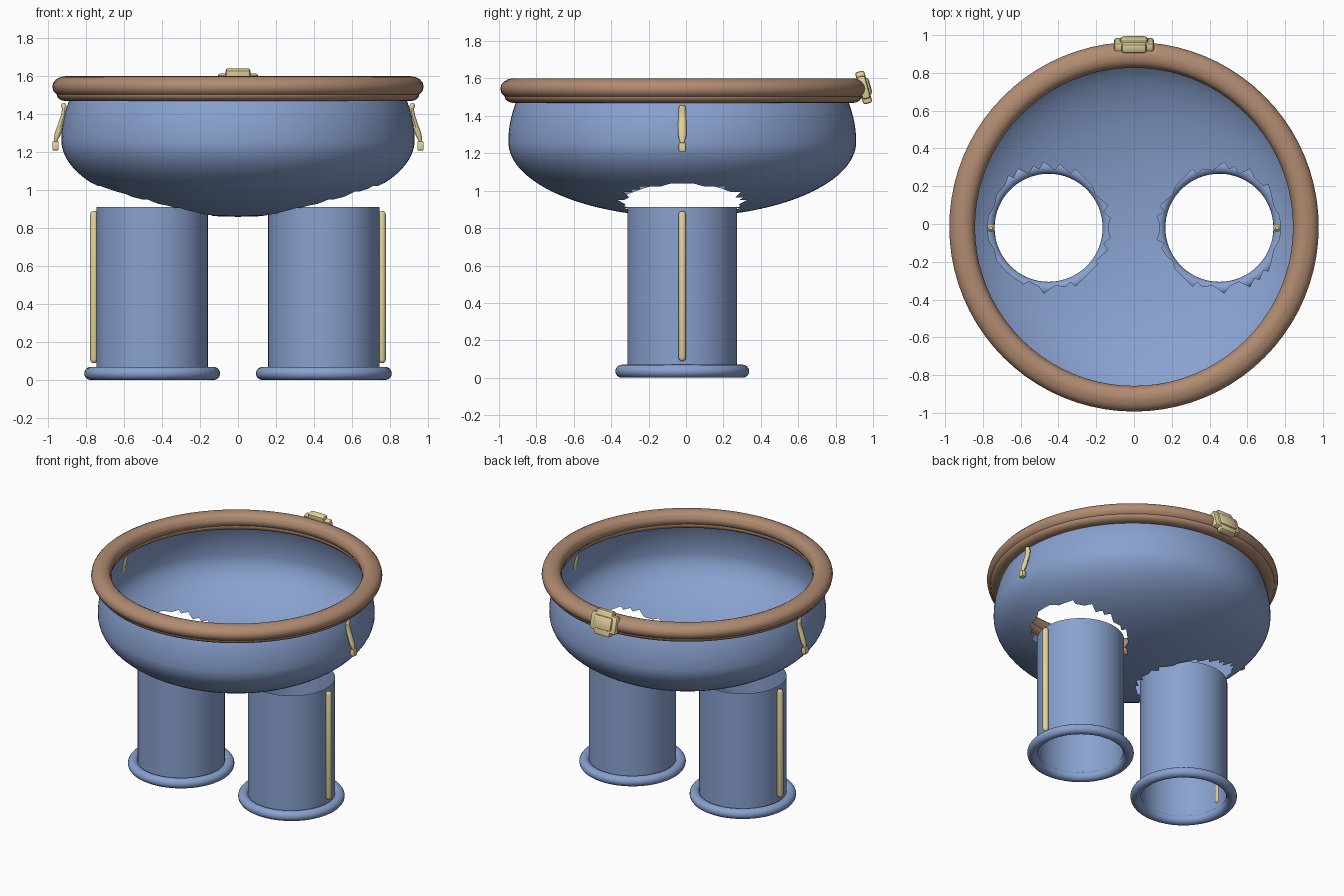
import bpy, bmesh, math
from mathutils import Matrix, Vector

if "Cube" in bpy.data.objects:
    bpy.data.objects.remove(bpy.data.objects["Cube"])

CY = -0.02          # shared depth axis of trousers
LEG_X, LEG_R = 0.452, 0.293


def material(name, rgb):
    m = bpy.data.materials.new(name)
    m.diffuse_color = (*rgb, 1)
    m.use_nodes = True
    m.node_tree.nodes["Principled BSDF"].inputs["Base Color"].default_value = m.diffuse_color
    return m


DENIM = material("denim_blue", (0.25, 0.36, 0.63))
LEATHER = material("leather_brown", (0.44, 0.26, 0.165))
GOLD = material("brass_yellow", (0.78, 0.66, 0.33))


def finish(name, bm, mat, angle=40):
    me = bpy.data.meshes.new(name)
    bm.to_mesh(me)
    bm.free()
    ob = bpy.data.objects.new(name, me)
    bpy.context.collection.objects.link(ob)
    me.materials.append(mat)
    bpy.ops.object.select_all(action='DESELECT')
    ob.select_set(True)
    bpy.context.view_layer.objects.active = ob
    bpy.ops.object.shade_smooth_by_angle(angle=math.radians(angle))
    return ob


def lathe(profile, x, y, segs=64, closed=False):
    """Spin (radius, height) points around a vertical axis."""
    bm = bmesh.new()
    rings = [[bm.verts.new((x + r * math.cos(2 * math.pi * i / segs),
                            y + r * math.sin(2 * math.pi * i / segs), z))
              for i in range(segs)] for r, z in profile]
    pairs = list(zip(rings, rings[1:]))
    if closed:
        pairs.append((rings[-1], rings[0]))
    for a, b in pairs:
        for i in range(segs):
            j = (i + 1) % segs
            bm.faces.new((a[i], a[j], b[j], b[i]))
    bmesh.ops.remove_doubles(bm, verts=bm.verts, dist=1e-5)
    return bm


def oval(r, z, a, b, n=16):
    return [(r + a * math.cos(2 * math.pi * k / n),
             z + b * math.sin(2 * math.pi * k / n)) for k in range(n)]


def rod(points, radii, flat=1.0, segs=12):
    """Round-ended rod following points in the xz plane."""
    bm = bmesh.new()
    pts = [Vector(p) for p in points]
    rings = []
    for k, (p, r) in enumerate(zip(pts, radii)):
        t = (pts[min(k + 1, len(pts) - 1)] - pts[max(k - 1, 0)]).normalized()
        n = Vector((t.z, 0, -t.x))
        rings.append([bm.verts.new(p + n * r * flat * math.cos(2 * math.pi * i / segs)
                                   + Vector((0, r * math.sin(2 * math.pi * i / segs), 0)))
                      for i in range(segs)])
    for a, b in zip(rings, rings[1:]):
        for i in range(segs):
            j = (i + 1) % segs
            bm.faces.new((a[i], a[j], b[j], b[i]))
    bm.faces.new(rings[0])
    bm.faces.new(rings[-1])
    bmesh.ops.recalc_face_normals(bm, faces=bm.faces)
    return bm


def block(bm, size, mat, bevel):
    part = bmesh.ops.create_cube(bm, size=1, matrix=mat @ Matrix.Diagonal((*size, 1)))
    edges = list({e for v in part['verts'] for e in v.link_edges})
    bmesh.ops.bevel(bm, geom=edges, offset=bevel, segments=2, affect='EDGES', profile=0.5)


# Hip bowl: flattened lower half, steeper upper half, ragged leg openings
profile = []
for k in range(33):
    a = math.pi / 2 * k / 32
    profile.append((0.93 * math.sin(a), 1.262 - 0.402 * math.cos(a)))
for k in range(1, 8):
    a = 0.405 * k / 7
    profile.append((0.93 * math.cos(a), 1.262 + 0.72 * math.sin(a)))
hips = lathe(profile, 0, CY, 80)
bmesh.ops.triangulate(hips, faces=hips.faces)
inside = [v for v in hips.verts if math.hypot(abs(v.co.x) - LEG_X, v.co.y - CY) < LEG_R + 0.008]
bmesh.ops.delete(hips, geom=inside, context='VERTS')
finish("hips", hips, DENIM)

# Belt: thick ring with a narrower ridge below
finish("belt", lathe(oval(0.91, 1.545, 0.068, 0.055), 0, CY + 0.005, 80, True), LEATHER)
finish("belt_lower_ridge", lathe(oval(0.905, 1.505, 0.05, 0.036), 0, CY + 0.005, 80, True), LEATHER)
finish("belt_core", lathe(oval(0.905, 1.56, 0.058, 0.041), 0, CY + 0.005, 80, True), LEATHER)

# Buckle at the back, leaning inward
tilt = Matrix.Translation((0, 0.95, 1.552)) @ Matrix.Rotation(math.radians(15), 4, 'X')
buckle = bmesh.new()
block(buckle, (0.13, 0.05, 0.178), tilt, 0.012)
block(buckle, (0.21, 0.045, 0.125), tilt, 0.012)
block(buckle, (0.15, 0.075, 0.10), tilt, 0.02)
finish("buckle", buckle, GOLD)

for side, s in (("left", -1), ("right", 1)):
    # Open leg tube and rolled cuff
    finish(side + "_leg", lathe([(LEG_R, 0.03), (LEG_R, 0.912)], s * LEG_X, CY), DENIM)
    finish(side + "_cuff", lathe(oval(0.322, 0.035, 0.036, 0.035), s * LEG_X, CY, 64, True), DENIM)

    # Side seam down the leg
    x = s * 0.758
    finish(side + "_seam", rod([(x, CY, z) for z in (0.09, 0.097, 0.11, 0.87, 0.883, 0.89)],
                               [0.009, 0.017, 0.021, 0.021, 0.017, 0.009]), GOLD)

    # Hanging zip pull below the belt
    path = [(0.921, 1.458), (0.919, 1.448), (0.912, 1.425), (0.918, 1.39),
            (0.932, 1.345), (0.950, 1.295), (0.960, 1.265), (0.962, 1.25)]
    finish(side + "_pull", rod([(s * px, CY, pz) for px, pz in path],
                               [0.011, 0.018, 0.02, 0.021, 0.022, 0.022, 0.014, 0.01], 0.72), GOLD)
    tip = bmesh.new()
    block(tip, (0.034, 0.038, 0.048), Matrix.Translation((s * 0.961, CY, 1.233)), 0.006)
    finish(side + "_pull_tip", tip, GOLD)
